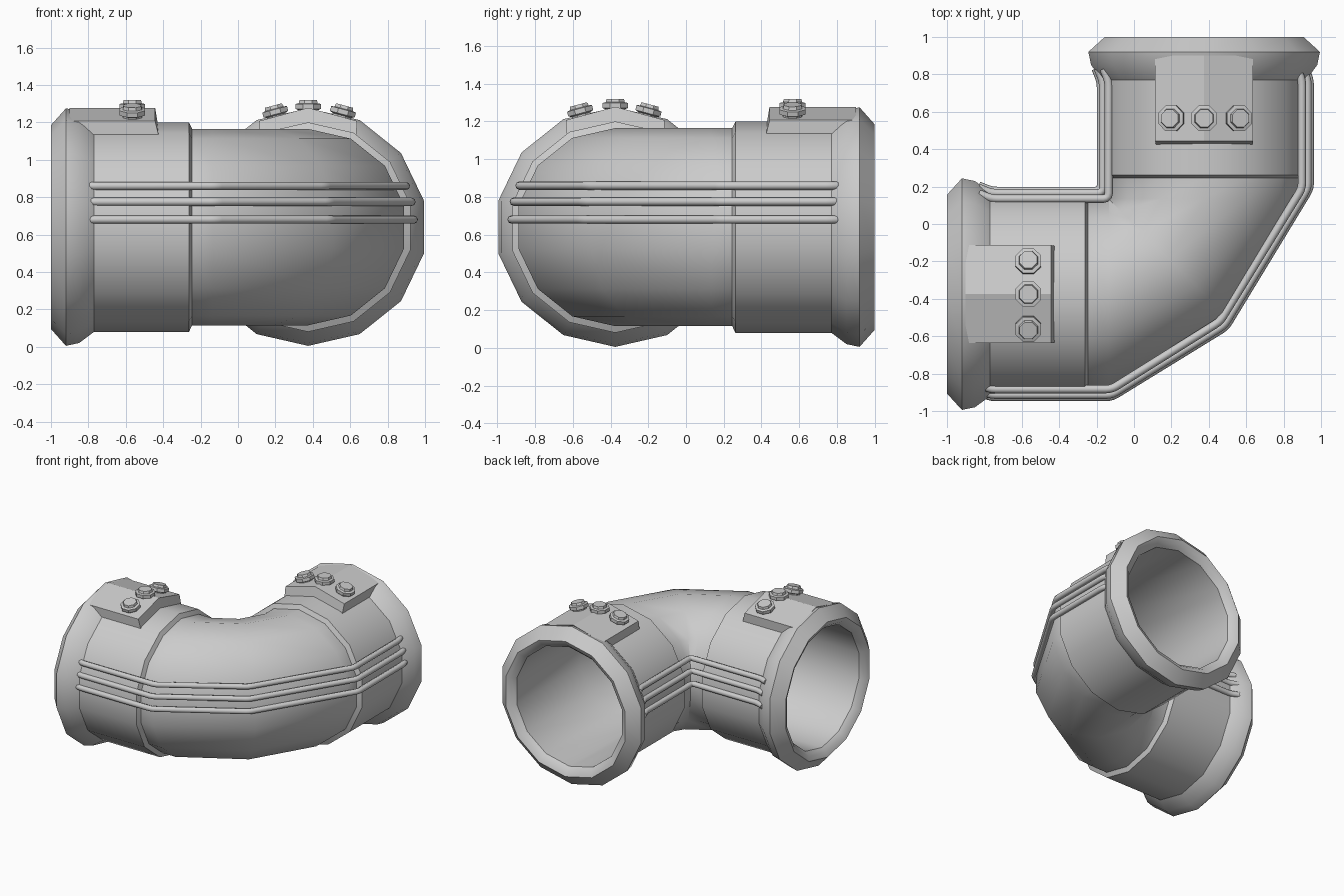
import bpy, bmesh, math
from mathutils import Vector, Matrix

if "Cube" in bpy.data.objects:
    bpy.data.objects.remove(bpy.data.objects["Cube"])

SIDES, CZ, AX = 14, 0.64, 0.375       # pipe sides, axis height, axis offset
PIV = 0.135                           # inner corner of the elbow
S2 = math.sqrt(0.5)
SWAP = Matrix(((0, -1, 0), (-1, 0, 0), (0, 0, 1)))   # arm A -> arm B


def finish(name, bm, angle=30):
    bmesh.ops.remove_doubles(bm, verts=bm.verts, dist=0.0005)
    bmesh.ops.recalc_face_normals(bm, faces=bm.faces)
    me = bpy.data.meshes.new(name)
    bm.to_mesh(me)
    bm.free()
    ob = bpy.data.objects.new(name, me)
    bpy.context.collection.objects.link(ob)
    bpy.ops.object.select_all(action='DESELECT')
    ob.select_set(True)
    bpy.context.view_layer.objects.active = ob
    bpy.ops.object.shade_smooth_by_angle(angle=math.radians(angle))
    return ob


def ring(bm, cx, cy, nx, ny, rh, rv):
    out = []
    for i in range(SIDES):
        a = 2 * math.pi * i / SIDES
        h = rh * math.sin(a)
        out.append(bm.verts.new((cx + nx * h, cy + ny * h, CZ + rv * math.cos(a))))
    return out


def bridge(bm, loops, closed):
    n = len(loops)
    for k in range(n if closed else n - 1):
        a, b = loops[k], loops[(k + 1) % n]
        m = len(a)
        for i in range(m):
            bm.faces.new((a[i], a[(i + 1) % m], b[(i + 1) % m], b[i]))


# Elbow pipe: outer skin from mouth to mouth, then the bore back again
outer = [(-1, .545), (-.92, .635), (-.85, .62), (-.77, .56), (-.262, .56),
         (-.245, .525), (-PIV, .525)]
bore = [(-.985, .51), (-.95, .48), (-PIV, .48)]
mid_c = 0.455
mx, my = -PIV + mid_c * S2, PIV - mid_c * S2
bm = bmesh.new()
loops = []


def arm_a(x, r):
    loops.append(ring(bm, x, -AX, 0, -1, r, r))


def arm_b(x, r):
    loops.append(ring(bm, AX, -x, 1, 0, r, r))


for x, r in outer:
    arm_a(x, r)
loops.append(ring(bm, mx, my, S2, -S2, mid_c / math.cos(math.pi / SIDES), .525))
for x, r in reversed(outer):
    arm_b(x, r)
for x, r in bore:
    arm_b(x, r)
loops.append(ring(bm, mx, my, S2, -S2, .422, .48))
for x, r in reversed(bore):
    arm_a(x, r)
bridge(bm, loops, True)
finish("elbow_pipe", bm)


# Bent clamp plates on top of each flange
def plate(name, swap):
    bm = bmesh.new()
    section = [(-.262, 1.207), (0, 1.278), (.262, 1.207),
               (.258, 1.135), (0, 1.17), (-.258, 1.135)]
    loops = []
    for x_top, x_low in ((-.90, -.85), (-.443, -.425)):
        loops.append([bm.verts.new((x_top if i < 3 else x_low, -AX + y, z))
                      for i, (y, z) in enumerate(section)])
    bridge(bm, loops, False)
    for lp in loops:
        bm.faces.new((lp[0], lp[1], lp[4], lp[5]))
        bm.faces.new((lp[1], lp[2], lp[3], lp[4]))
    if swap:
        bmesh.ops.transform(bm, matrix=SWAP.to_4x4(), verts=bm.verts)
    finish(name, bm, 10)


# Bolts: eight-sided heads, tilted to sit square on the plate
def bolt(name, off, top, tilt, swap):
    bm = bmesh.new()
    prof = [(.055, -.10), (.055, -.055), (.074, -.048), (.074, -.022),
            (.055, -.018), (.05, 0)]
    loops = []
    for r, z in prof:
        loops.append([bm.verts.new((r * math.cos(k * math.pi / 4 + .39),
                                    r * math.sin(k * math.pi / 4 + .39), z))
                      for k in range(8)])
    bridge(bm, loops, False)
    bm.faces.new(loops[0])
    bm.faces.new(loops[-1])
    mat = (Matrix.Translation((-.565, -AX + off, top))
           @ Matrix.Rotation(math.radians(tilt), 4, 'X'))
    if swap:
        mat = SWAP.to_4x4() @ mat
    bmesh.ops.transform(bm, matrix=mat, verts=bm.verts)
    finish(name, bm, 20)


for arm, swap in (("a", False), ("b", True)):
    plate("clamp_plate_" + arm, swap)
    for i, (off, top, tilt) in enumerate(((-.195, 1.29, 15), (0, 1.32, 0), (.185, 1.29, -15))):
        bolt(f"bolt_{arm}_{i + 1}", off, top, tilt, swap)


# Cables: three thin tubes along the outside and inside of the elbow
def cable(name, pts, z, r=.022, cut=.03):
    pts = [Vector((x, y, z)) for x, y in pts]
    path = [pts[0]]
    for a, b, c in zip(pts, pts[1:], pts[2:]):
        p = b + (a - b).normalized() * cut
        q = b + (c - b).normalized() * cut
        for t in (0, .33, .67, 1):
            path.append(p * (1 - t) ** 2 + b * 2 * t * (1 - t) + q * t * t)
    path.append(pts[-1])
    cu = bpy.data.curves.new(name, 'CURVE')
    cu.dimensions = '3D'
    cu.bevel_depth = r
    cu.bevel_resolution = 2
    cu.use_fill_caps = True
    sp = cu.splines.new('POLY')
    sp.points.add(len(path) - 1)
    for p, v in zip(sp.points, path):
        p.co = (*v, 1)
    bpy.context.collection.objects.link(bpy.data.objects.new(name, cu))


for i, (z, d) in enumerate(((.68, 0), (.775, .012), (.86, .042))):
    m = d * S2
    cable(f"outer_cable_{i + 1}",
          [(-.84, -.89 + d), (-.77, -.925 + d), (-.12, -.925 + d), (.49 - m, -.55 + m),
           (.94 - d, .19), (.94 - d, .77), (.91 - d, .84)], z)
    cable(f"inner_cable_{i + 1}",
          [(-.83, .205 - d), (-.76, .177 - d), (-.177 + d, .177 - d),
           (-.177 + d, .76), (-.205 + d, .83)], z)
